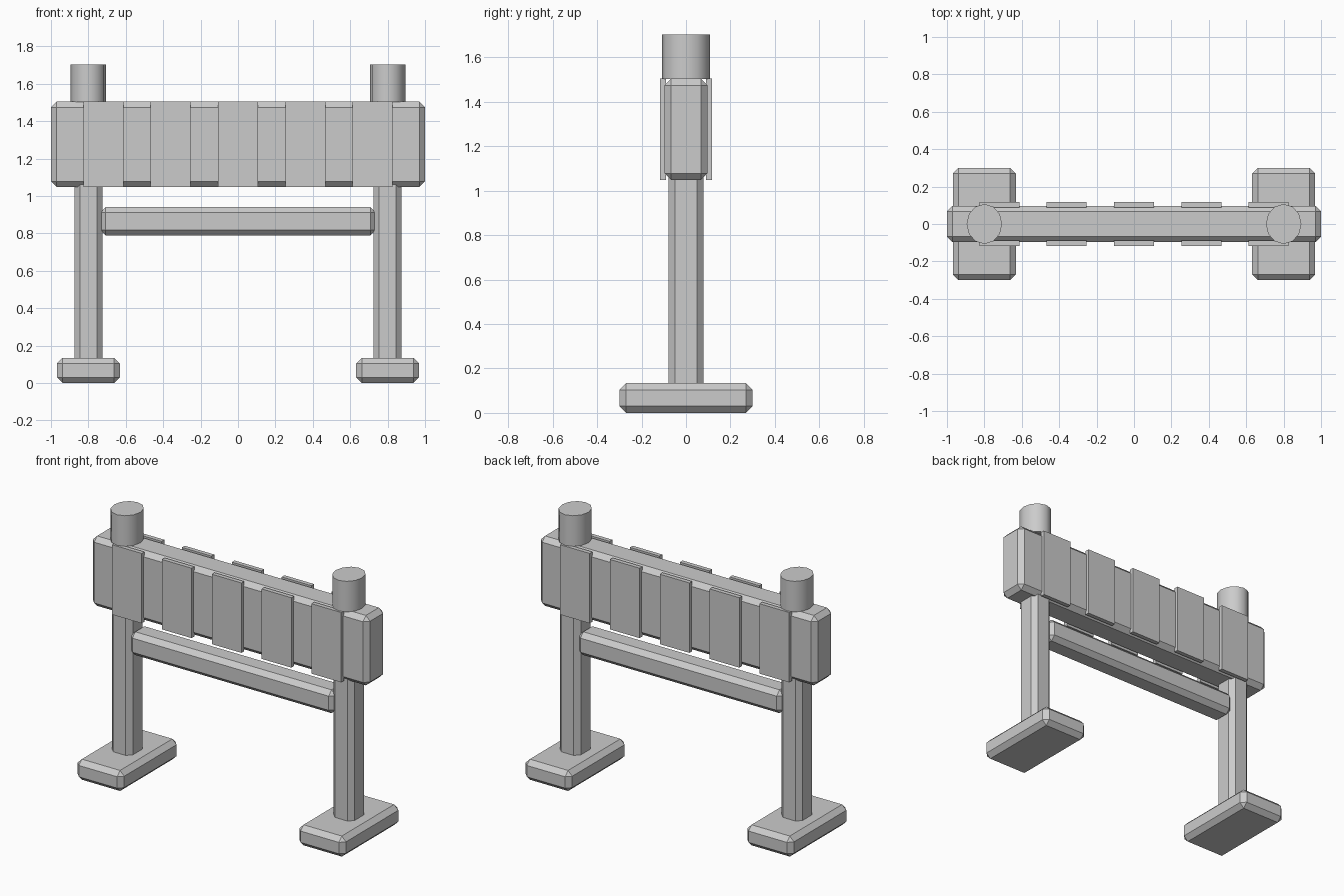
import bpy
import math

cube = bpy.data.objects.get("Cube")
if cube:
    bpy.data.objects.remove(cube)

grey = bpy.data.materials.new("plain_grey")
grey.use_nodes = True
COLOUR = (0.6, 0.6, 0.6, 1)
grey.diffuse_color = COLOUR
grey.node_tree.nodes["Principled BSDF"].inputs["Base Color"].default_value = COLOUR


def box(name, centre, size, chamfer=0.03):
    """Box with optional single-segment chamfer."""
    bpy.ops.mesh.primitive_cube_add(size=1, location=centre)
    ob = bpy.context.object
    ob.name = name
    ob.scale = size
    bpy.ops.object.transform_apply(location=False, rotation=False, scale=True)
    ob.data.materials.append(grey)
    if chamfer:
        mod = ob.modifiers.new("chamfer", 'BEVEL')
        mod.width = chamfer
        mod.segments = 1
    return ob


def lamp(name, x):
    """Slightly oval warning lamp standing on the board."""
    bpy.ops.mesh.primitive_cylinder_add(vertices=12, radius=1, depth=0.2,
                                        location=(x, 0, 1.603))
    ob = bpy.context.object
    ob.name = name
    ob.scale = (0.095, 0.107, 1)
    bpy.ops.object.transform_apply(location=False, rotation=False, scale=True)
    ob.data.materials.append(grey)
    bpy.ops.object.shade_smooth_by_angle(angle=math.radians(40))


# Supports and lamps on both sides
for side, x in (("left", 0.8), ("right", -0.8)):
    box(side + "_foot", (x, 0, 0.067), (0.336, 0.6, 0.134))
    box(side + "_leg", (x, 0, 0.62), (0.15, 0.158, 1.04))
    lamp(side + "_lamp", x)

# Cross members
box("lower_rail", (0, 0, 0.865), (1.476, 0.154, 0.152))
box("barrier_board", (0, 0, 1.276), (2, 0.194, 0.456))

# Stripe plates on the front and back of the board
for face, y in (("front", -0.103), ("back", 0.103)):
    for i in range(5):
        box(f"{face}_stripe_{i + 1}", ((i - 2) * 0.36, y, 1.276),
            (0.214, 0.028, 0.456), 0)
